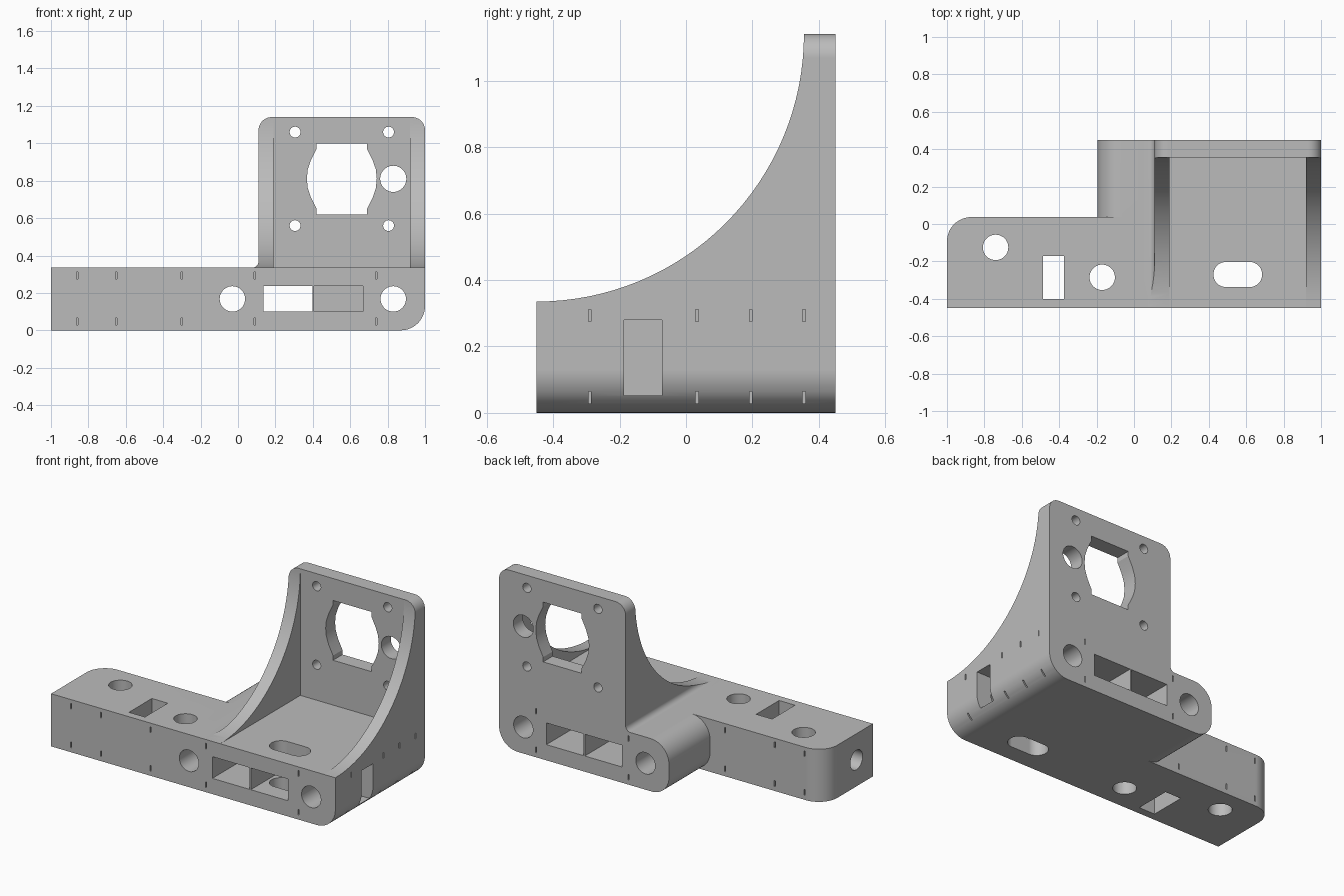
import bpy, bmesh, math
from mathutils import Vector

cube = bpy.data.objects.get("Cube")
if cube:
    bpy.data.objects.remove(cube, do_unlink=True)

grey = bpy.data.materials.new("plain grey")
grey.use_nodes = True
grey.diffuse_color = (0.5, 0.5, 0.5, 1)
grey.node_tree.nodes["Principled BSDF"].inputs["Base Color"].default_value = (0.5, 0.5, 0.5, 1)


# ---- outline helpers (all return 2D points) ----
def rounded(corners, steps=12):
    """Polygon from (u, v, radius) corners, each filleted by its radius."""
    out = []
    for i, (u, v, r) in enumerate(corners):
        p = Vector((u, v))
        if r == 0:
            out.append(p)
            continue
        a = (Vector(corners[i - 1][:2]) - p).normalized()
        b = (Vector(corners[(i + 1) % len(corners)][:2]) - p).normalized()
        half = a.angle(b) / 2
        centre = p + (a + b).normalized() * r / math.sin(half)
        t = r / math.tan(half)
        va, vb = p + a * t - centre, p + b * t - centre
        sweep = math.pi - 2 * half
        for k in range(steps + 1):
            f = sweep * k / steps
            out.append(centre + (va * math.sin(sweep - f) + vb * math.sin(f)) / math.sin(sweep))
    return out


def rect(u0, u1, v0, v1):
    return [(u0, v0), (u1, v0), (u1, v1), (u0, v1)]


def circle(u, v, r, n=40):
    return [(u + r * math.cos(math.tau * i / n), v + r * math.sin(math.tau * i / n)) for i in range(n)]


def slit(u, v):
    return rect(u - 0.004, u + 0.004, v - 0.018, v + 0.018)


# ---- solid helpers ----
def prism(bm, outline, axis, lo, hi):
    """Extrude an outline along an axis from lo to hi."""
    def place(p, d):
        q = [p[0], p[1]]
        q.insert("xyz".index(axis), d)
        return q
    face = bm.faces.new([bm.verts.new(place(p, lo)) for p in outline])
    moved = bmesh.ops.extrude_face_region(bm, geom=[face])["geom"]
    shift = Vector(place((0, 0), hi - lo))
    bmesh.ops.translate(bm, vec=shift, verts=[g for g in moved if isinstance(g, bmesh.types.BMVert)])


def solid(name, prisms):
    bm = bmesh.new()
    for args in prisms:
        prism(bm, *args)
    bmesh.ops.recalc_face_normals(bm, faces=bm.faces[:])
    mesh = bpy.data.meshes.new(name)
    bm.to_mesh(mesh)
    bm.free()
    mesh.materials.append(grey)
    ob = bpy.data.objects.new(name, mesh)
    bpy.context.scene.collection.objects.link(ob)
    return ob


def combine(target, other, operation):
    mod = target.modifiers.new("combine", "BOOLEAN")
    mod.operation, mod.solver, mod.object = operation, "EXACT", other
    bpy.context.view_layer.objects.active = target
    bpy.ops.object.modifier_apply(modifier=mod.name)
    bpy.data.objects.remove(other, do_unlink=True)


TOP, FRONT, BACK, BAR_BACK = 0.335, -0.45, 0.45, 0.037
PLATE_FRONT, HEIGHT = 0.355, 1.14

# Long arm with one rounded rear corner
arm = rounded([(-1, FRONT, 0), (0.3, FRONT, 0), (0.3, BAR_BACK, 0), (-1, BAR_BACK, 0.13)])
bracket = solid("motor_bracket", [(arm, "z", 0, TOP)])

# Wide block with rounded lower and left edges
block = rounded([(-0.195, 0, 0.12), (1, 0, 0.13), (1, TOP, 0), (-0.195, TOP, 0.13)])
combine(bracket, solid("block", [(block, "y", FRONT, BACK)]), "UNION")

# Upright plate and gussets, hollowed by a sweep and a pocket
upright = rounded([(0.11, HEIGHT, 0.07), (1, HEIGHT, 0.07), (1, 0.25, 0), (0.05, 0.25, 0),
                   (0.05, TOP, 0), (0.11, TOP, 0.035)])
tower = solid("tower", [(upright, "y", FRONT, BACK)])
radius = PLATE_FRONT - FRONT
sweep = [(FRONT + radius * math.sin(a), HEIGHT - radius * math.cos(a))
         for a in (math.pi / 2 * i / 32 for i in range(33))]
sweep += [(PLATE_FRONT, 1.4), (-0.6, 1.4), (-0.6, TOP)]
combine(tower, solid("sweep", [(sweep, "x", -0.2, 1.2)]), "DIFFERENCE")
combine(tower, solid("pocket", [(rect(0.19, 0.92, TOP, 1.4), "y", -0.6, PLATE_FRONT)]), "DIFFERENCE")
combine(bracket, tower, "UNION")

# Front-to-back holes: rod holes, windows, motor opening and screw holes
ROWS = (0.047, 0.293)
cuts = [(circle(x, 0.168, 0.068), "y", -0.6, 0.6) for x in (-0.03, 0.83)]
cuts.append((rect(0.135, 0.397, 0.1, 0.238), "y", -0.6, 0.6))
window = rect(0.405, 0.667, 0.1, 0.238)
cuts += [(window, "y", -0.6, -0.04), (window, "y", 0.04, 0.6)]
quarter = [(0.135, 0.19), (0.135, 0.16), (0.165, 0.1), (0.182, 0.05)]
side = quarter + [(0.187, 0)] + [(u, -v) for u, v in reversed(quarter)]
opening = [(0.555 + u, 0.81 + v) for u, v in side] + [(0.555 - u, 0.81 + v) for u, v in reversed(side)]
cuts.append((opening, "y", 0.3, 0.6))
cuts.append((circle(0.83, 0.81, 0.07), "y", 0.3, 0.6))
cuts += [(circle(x, z, 0.029, 24), "y", 0.3, 0.6) for x in (0.305, 0.805) for z in (0.56, 1.06)]
for z in ROWS:
    for x in (-0.86, -0.65, -0.3, 0.09, 0.74):
        rear = BAR_BACK if x < -0.2 else BACK
        cuts += [(slit(x, z), "y", -0.6, FRONT + 0.06), (slit(x, z), "y", rear - 0.06, 0.6)]
combine(bracket, solid("y_cuts", cuts), "DIFFERENCE")

# Vertical holes: two round, a nut slot and an oblong
oblong = rounded([(0.425, -0.337, 0.066), (0.685, -0.337, 0.066),
                  (0.685, -0.203, 0.066), (0.425, -0.203, 0.066)])
cuts = [(circle(-0.74, -0.125, 0.068), "z", -0.2, 0.5),
        (circle(-0.17, -0.285, 0.068), "z", -0.2, 0.5),
        (rect(-0.487, -0.375, -0.4, -0.17), "z", -0.2, 0.5),
        (oblong, "z", -0.2, 0.5)]
combine(bracket, solid("z_cuts", cuts), "DIFFERENCE")

# Sideways cuts: tension screw hole, nut slot and slits
cuts = [(circle(-0.285, 0.168, 0.062), "x", -1.2, -0.17),
        (rect(-0.187, -0.072, 0.053, 0.28), "x", 0.715, 1.2)]
cuts += [(slit(y, z), "x", 0.9, 1.2) for y in (-0.29, 0.033, 0.195, 0.355) for z in ROWS]
combine(bracket, solid("x_cuts", cuts), "DIFFERENCE")

# Smooth the curved walls, keep flats flat
bpy.ops.object.select_all(action="DESELECT")
bracket.select_set(True)
bpy.context.view_layer.objects.active = bracket
bpy.ops.object.shade_smooth_by_angle(angle=math.radians(25))
weighted = bracket.modifiers.new("flat_normals", "WEIGHTED_NORMAL")
weighted.keep_sharp = True
